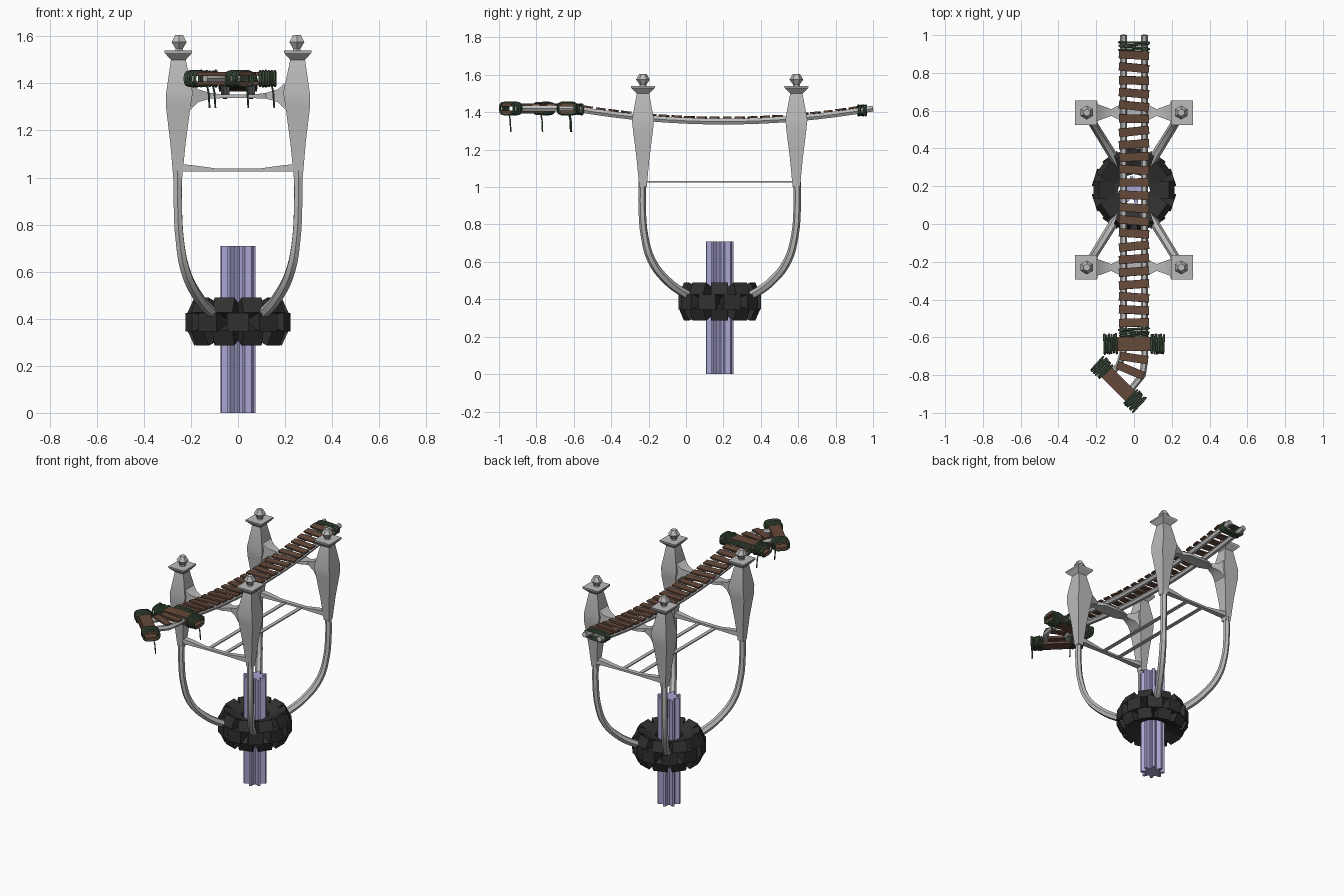
import bpy, bmesh, math, random
from mathutils import Vector, Matrix

random.seed(4)
if "Cube" in bpy.data.objects:
    bpy.data.objects.remove(bpy.data.objects["Cube"])

MID_Y = 0.18          # centre of the support frame
TX, TY = 0.25, 0.41   # tower offsets from the frame centre


def material(name, rgb):
    m = bpy.data.materials.new(name)
    m.use_nodes = True
    m.diffuse_color = (*rgb, 1)
    m.node_tree.nodes["Principled BSDF"].inputs["Base Color"].default_value = (*rgb, 1)
    return m


GREY = material("pale grey metal", (0.5, 0.5, 0.5))
DARK = material("dark stone", (0.03, 0.03, 0.03))
WOOD = material("brown wood", (0.13, 0.066, 0.042))
ROPE = material("green rope", (0.07, 0.12, 0.07))
LILAC = material("lilac crystal", (0.4, 0.38, 0.65))


def finish(name, bm, mat, smooth=None):
    bmesh.ops.recalc_face_normals(bm, faces=bm.faces)
    me = bpy.data.meshes.new(name)
    bm.to_mesh(me)
    bm.free()
    me.materials.append(mat)
    ob = bpy.data.objects.new(name, me)
    bpy.context.collection.objects.link(ob)
    if smooth:
        bpy.ops.object.select_all(action='DESELECT')
        ob.select_set(True)
        bpy.context.view_layer.objects.active = ob
        bpy.ops.object.shade_smooth_by_angle(angle=math.radians(smooth))
    return ob


def loft(name, rings, mat, smooth=None, closed=False):
    bm = bmesh.new()
    vs = [[bm.verts.new(p) for p in r] for r in rings]
    n = len(vs[0])
    pairs = list(zip(vs, vs[1:])) + ([(vs[-1], vs[0])] if closed else [])
    for a, b in pairs:
        for i in range(n):
            j = (i + 1) % n
            bm.faces.new((a[i], a[j], b[j], b[i]))
    if not closed:
        bm.faces.new(vs[0])
        bm.faces.new(vs[-1])
    return finish(name, bm, mat, smooth)


def boxes(name, items, mat):
    bm = bmesh.new()
    for size, mtx in items:
        bmesh.ops.create_cube(bm, size=1, matrix=mtx @ Matrix.Diagonal((*size, 1)))
    return finish(name, bm, mat)


def tubes(name, paths, radius, mat, cyclic=False, smooth_path=False, taper=None):
    cu = bpy.data.curves.new(name, 'CURVE')
    cu.dimensions = '3D'
    cu.bevel_depth, cu.bevel_resolution = radius, 1
    cu.use_fill_caps, cu.resolution_u = True, 4
    for path in paths:
        sp = cu.splines.new('BEZIER' if smooth_path else 'POLY')
        pts = sp.bezier_points if smooth_path else sp.points
        pts.add(len(path) - 1)
        for i, (p, q) in enumerate(zip(pts, path)):
            p.co = q if smooth_path else (*q, 1)
            if smooth_path:
                p.handle_left_type = p.handle_right_type = 'AUTO'
            p.radius = taper[i] if taper else 1
        sp.use_cyclic_u = cyclic
    ob = bpy.data.objects.new(name, cu)
    bpy.context.collection.objects.link(ob)
    cu.materials.append(mat)
    bpy.ops.object.select_all(action='DESELECT')
    ob.select_set(True)
    bpy.context.view_layer.objects.active = ob
    bpy.ops.object.convert(target='MESH')
    bpy.ops.object.shade_smooth_by_angle(angle=math.radians(50))


def place(x, y, z, turn=0, pitch=0, axis='Y'):
    return (Matrix.Translation((x, y, z)) @ Matrix.Rotation(turn, 4, 'Z')
            @ Matrix.Rotation(pitch, 4, axis))


# Fluted central column
FLUTES = 8
section = [((0.074 if i % 4 < 2 else 0.046), (i + 0.5) * math.tau / (FLUTES * 4))
           for i in range(FLUTES * 4)]
loft("column", [[(r * math.cos(a), MID_Y + r * math.sin(a), z) for r, a in section]
                for z in (0, 0.71)], LILAC)

# Stone collar: a hollow core with three tiers of tilted blocks
core = []
for k in range(12):
    a = k * math.tau / 12
    core.append([(r * math.cos(a), MID_Y + r * math.sin(a), z) for r, z in
                 ((0.085, 0.33), (0.15, 0.33), (0.15, 0.45), (0.085, 0.45))])
loft("collar_core", core, DARK, closed=True)


def block_tier(name, count, start, r, z, size, tilt):
    items = []
    for k in range(count):
        a = start + k * math.tau / count
        items.append((size, place(r * math.cos(a), MID_Y + r * math.sin(a), z, a, -tilt)))
    boxes(name, items, DARK)


block_tier("collar_upper_blocks", 10, 0, 0.15, 0.435, (0.11, 0.09, 0.07), 0.42)
block_tier("collar_middle_blocks", 10, math.pi / 10, 0.155, 0.385, (0.13, 0.095, 0.08), 0)
block_tier("collar_lower_blocks", 10, 0, 0.15, 0.34, (0.11, 0.09, 0.07), -0.42)

# Four towers with curved legs and faceted finials
LEG = [(0.28, 0.4), (0.45, 0.43), (0.7, 0.505), (0.89, 0.61), (0.98, 0.74), (1.01, 0.88), (1.01, 1.03)]
TOWER = [(1.0, 0.237, 0.275, 0.02), (1.15, 0.222, 0.288, 0.034), (1.3, 0.202, 0.306, 0.053),
         (1.36, 0.192, 0.305, 0.059), (1.5, 0.222, 0.285, 0.033), (1.53, 0.195, 0.312, 0.063),
         (1.54, 0.195, 0.312, 0.065)]
FINIAL = [(1.535, 0.02), (1.548, 0.018), (1.575, 0.037), (1.605, 0.019)]
for sx, side in ((1, "left"), (-1, "right")):
    for sy, end in ((-1, "front"), (1, "back")):
        tag = end + "_" + side
        cy = MID_Y + sy * TY
        tubes("leg_" + tag, [[(sx * 0.253 * s, MID_Y + sy * TY * s, z) for s, z in LEG]],
              0.02, GREY, smooth_path=True, taper=[1.2, 1.2, 1.15, 1.1, 1, 1, 1])
        loft("tower_" + tag, [[(sx * x, cy + h, z) for x, h in
                               ((xi, -hy), (xo, -hy), (xo, hy), (xi, hy))]
                              for z, xi, xo, hy in TOWER], GREY, 30)
        loft("finial_" + tag, [[(sx * TX + r * math.cos(k * math.tau / 6 + math.pi / 6),
                                 cy + r * math.sin(k * math.tau / 6 + math.pi / 6), z)
                                for k in range(6)] for z, r in FINIAL], GREY)

# Cross beams joining each pair of towers
UPPER = [(0.21, 0.05, 1.28, 1.41), (0.17, 0.036, 1.32, 1.375), (0.12, 0.018, 1.335, 1.36),
         (0.07, 0.043, 1.337, 1.353)]
LOWER = [(0.245, 0.02, 1.025, 1.057), (0.19, 0.018, 1.025, 1.052), (0.09, 0.014, 1.025, 1.038)]


def cross_beam(name, cy, half):
    full = half + [(-x, h, a, b) for x, h, a, b in reversed(half)]
    loft(name, [[(x, cy - h, a), (x, cy + h, a), (x, cy + h, b), (x, cy - h, b)]
                for x, h, a, b in full], GREY, 30)


for sy, end in ((-1, "front"), (1, "back")):
    cross_beam("upper_beam_" + end, MID_Y + sy * TY, UPPER)
    cross_beam("lower_beam_" + end, MID_Y + sy * TY, LOWER)
boxes("lower_tie_bars", [((0.024, 2 * TY, 0.007), place(sx * 0.06, MID_Y, 1.029))
                         for sx in (-1, 1)], GREY)


# Sagging bridge rails that bend aside at the front
def sag(y):
    return 1.35 + 0.07 * min(1, ((y - 0.2) / 0.8) ** 2)


steps = [1 - 0.1 * k for k in range(17)]
rails = []
for x, bend in ((0.055, [(0.057, -0.72), (0.045, -0.8), (-0.02, -0.88)]),
                (-0.055, [(-0.058, -0.68), (-0.08, -0.75), (-0.14, -0.8)])):
    rails.append([(x, y, sag(y)) for y in steps] + [(bx, by, 1.42) for bx, by in bend])
tubes("bridge_rails", rails, 0.018, GREY)

# Deck planks, each laid slightly askew
planks = []
for k in range(22):
    y = 0.895 - k * 0.0675
    slope = math.atan(sag(y + 0.01) / 0.02 - sag(y - 0.01) / 0.02)
    planks.append(((0.16, 0.044, 0.01), place(0, y, sag(y) + 0.021,
                                              random.uniform(-0.12, 0.12), slope, 'X')))
planks.append(((0.15, 0.044, 0.01), place(0.0, -0.71, 1.441, -0.15)))
planks.append(((0.15, 0.044, 0.01), place(-0.02, -0.775, 1.441, -0.4)))
boxes("deck_planks", planks, WOOD)

# Paired cross boards at the front, with rails passing between
BOARDS = [(0, -0.635, 0), (-0.083, -0.848, -math.pi / 4)]
boxes("cross_boards", [((0.32, 0.074, 0.016), place(x, y, 1.42 + dz, turn))
                       for x, y, turn in BOARDS for dz in (-0.02, 0.02)], WOOD)


# Rope lashings: stacked rounded loops
def lashing(x, y, z, turn, half_w, half_h, turns):
    loops = []
    for k in range(turns):
        m = place(x, y, z, turn + random.uniform(-0.07, 0.07)) @ Matrix.Translation(
            ((k - (turns - 1) / 2) * 0.0125, 0, 0))
        grow = random.uniform(0.92, 1.05)
        loop = []
        for j in range(16):
            c, s = math.cos(j * math.tau / 16), math.sin(j * math.tau / 16)
            loop.append(m @ Vector((0, math.copysign(abs(c) ** 0.6, c) * half_w * grow,
                                    math.copysign(abs(s) ** 0.6, s) * half_h * grow)))
        loops.append(loop)
    return loops


loops = []
for x, y, turn in BOARDS:
    for d in (-0.125, 0.125):
        loops += lashing(x + d * math.cos(turn), y + d * math.sin(turn), 1.42, turn, 0.05, 0.032, 6)
for y in (-0.575, 0.942):
    loops += lashing(0, y, sag(y), math.pi / 2, 0.076, 0.026, 4)
tubes("rope_lashings", loops, 0.006, ROPE, cyclic=True)

# Loose rope ends hanging from the lashings
ends = [(-0.125, -0.77), (0.04, -0.94), (0.15, -0.62), (-0.1, -0.615)]
tubes("rope_ends", [[(x - 0.008, y - 0.008, 1.4), (x, y, 1.36), (x + 0.004, y + 0.003, 1.295)]
                    for x, y in ends], 0.004, ROPE)
